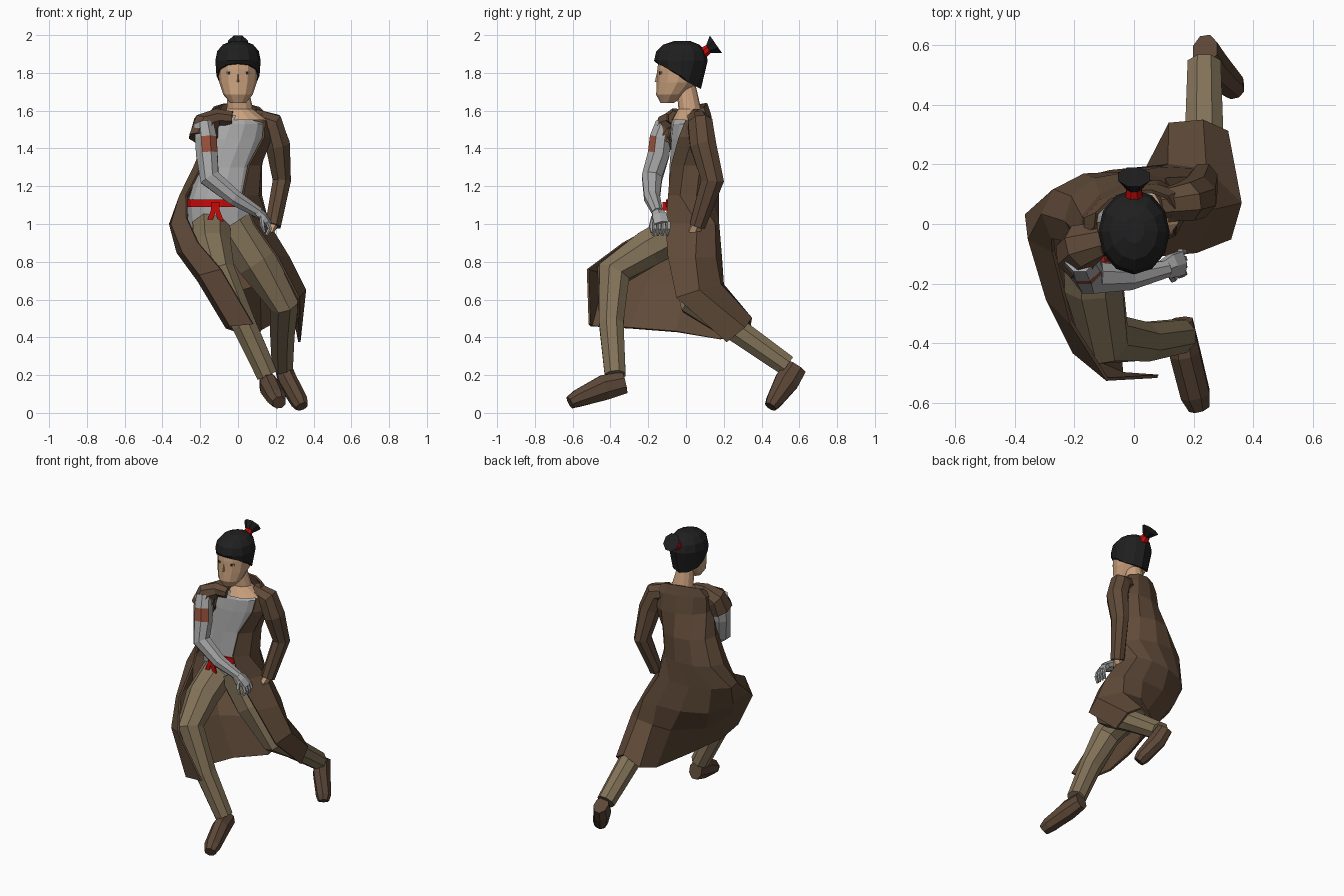
import bpy, bmesh, math
from mathutils import Vector, Matrix


def material(name, rgb):
    m = bpy.data.materials.new(name)
    m.diffuse_color = (*rgb, 1)
    return m


COAT = material("coat brown", (0.115, 0.068, 0.040))
BOOT = material("boot brown", (0.105, 0.062, 0.038))
TAN = material("trouser tan", (0.225, 0.170, 0.098))
GREY = material("shirt grey", (0.42, 0.42, 0.42))
WRAP = material("wrapped arm grey", (0.38, 0.38, 0.38))
SKIN = material("skin", (0.60, 0.36, 0.21))
HAIR = material("hair black", (0.014, 0.014, 0.014))
RED = material("red cloth", (0.58, 0.003, 0.003))
PATCH = material("rust patch", (0.32, 0.085, 0.045))
WHITE = material("eye grey", (0.35, 0.33, 0.30))


def loft(name, rings, mat, closed=True, cap=True, thick=0):
    """Skin a list of equal-length point rows into a flat-shaded mesh."""
    bm = bmesh.new()
    rows = [[bm.verts.new(p) for p in r] for r in rings]
    n = len(rows[0])
    for a, b in zip(rows, rows[1:]):
        for i in range(n if closed else n - 1):
            j = (i + 1) % n
            bm.faces.new((a[i], a[j], b[j], b[i]))
    if closed and cap:
        bm.faces.new(rows[0])
        bm.faces.new(rows[-1])
    bmesh.ops.recalc_face_normals(bm, faces=bm.faces)
    me = bpy.data.meshes.new(name)
    bm.to_mesh(me)
    bm.free()
    me.materials.append(mat)
    ob = bpy.data.objects.new(name, me)
    bpy.context.collection.objects.link(ob)
    if thick:
        mod = ob.modifiers.new("cloth thickness", 'SOLIDIFY')
        mod.thickness = thick
        mod.offset = 0
    return ob


def tube(name, path, mat, ref='X', sides=8):
    """Tapered limb: path items are x, y, z, radius along side, radius across."""
    pts = [Vector(p[:3]) for p in path]
    ref = Vector((1, 0, 0)) if ref == 'X' else Vector((0, 1, 0))
    rings = []
    for i, p in enumerate(pts):
        t = (pts[min(i + 1, len(pts) - 1)] - pts[max(i - 1, 0)]).normalized()
        u = (ref - t * ref.dot(t)).normalized()
        v = t.cross(u)
        ru, rv = path[i][3], path[i][-1]
        angles = [(k + 0.5) * math.tau / sides for k in range(sides)]
        rings.append([p + u * ru * math.cos(a) + v * rv * math.sin(a) for a in angles])
    return loft(name, rings, mat)


def arc(cx, cy, z, rx, ry, yaw=0, tilt=0, a0=0, a1=360, n=12, full=True):
    """Horizontal ellipse (or part of one), turned by yaw and tilted to the back."""
    out = []
    for k in range(n):
        a = math.radians(a0 + (a1 - a0) * k / (n if full else n - 1))
        v = Matrix.Rotation(yaw, 3, 'Z') @ Vector((rx * math.cos(a), ry * math.sin(a), 0))
        out.append(v + Vector((cx, cy, z + tilt * math.sin(a))))
    return out


def plate(name, loc, size, mat, rot=(0, 0, 0)):
    bpy.ops.mesh.primitive_cube_add(size=1, location=loc, rotation=rot)
    ob = bpy.context.object
    ob.name = name
    ob.scale = size
    ob.data.materials.append(mat)
    return ob


# Shirt torso, neckline sloping down to the left shoulder
shirt = [arc(*r) for r in (
    (-0.09, 0.03, 0.98, 0.17, 0.11), (-0.09, 0.03, 1.10, 0.18, 0.125),
    (-0.055, 0.03, 1.30, 0.155, 0.118, 0.1), (-0.01, 0.02, 1.45, 0.16, 0.10, 0.25),
    (0.01, 0.02, 1.53, 0.15, 0.092, 0.3), (0.0, 0.02, 1.57, 0.115, 0.08, 0.3))]
for p in shirt[-1]:
    p.z -= 0.25 * p.x
loft("shirt", shirt, GREY)

# Long open coat: arcs above the hips, then shaped rows down to the hem
rows = [arc(*r, n=9, full=False) for r in (
    (0.0, 0.03, 1.60, 0.135, 0.075, 0.25, 0.04, 215, -40),
    (0.0, 0.025, 1.555, 0.175, 0.095, 0.3, 0.02, 220, -45),
    (0.0, 0.02, 1.46, 0.182, 0.118, 0.3, 0, 220, -52),
    (-0.05, 0.03, 1.31, 0.178, 0.137, 0.1, 0, 215, -58),
    (-0.09, 0.03, 1.15, 0.215, 0.143, 0, 0, 212, -58))]
rows += [[Vector(p) for p in r] for r in (
    [(-0.27, -0.09, 1.03), (-0.35, -0.05, 1.0), (-0.36, 0.03, 1.0), (-0.27, 0.11, 1.0),
     (-0.14, 0.16, 1.0), (0, 0.17, 1.0), (0.1, 0.15, 1.0), (0.16, 0.06, 1.0), (0.085, -0.105, 1.0)],
    [(-0.21, -0.33, 0.90), (-0.29, -0.25, 0.85), (-0.32, -0.05, 0.85), (-0.24, 0.1, 0.82),
     (-0.08, 0.175, 0.82), (0.09, 0.185, 0.82), (0.21, 0.155, 0.82), (0.27, 0.05, 0.82), (0.205, -0.095, 0.83)],
    [(-0.09, -0.52, 0.76), (-0.20, -0.43, 0.73), (-0.21, -0.2, 0.7), (-0.15, 0, 0.66),
     (0.02, 0.14, 0.65), (0.115, 0.195, 0.68), (0.24, 0.18, 0.68), (0.355, 0.07, 0.65), (0.32, -0.05, 0.61)],
    [(0.08, -0.51, 0.47), (-0.04, -0.50, 0.46), (-0.06, -0.3, 0.45), (0, -0.05, 0.43),
     (0.1, 0.18, 0.39), (0.12, 0.335, 0.44), (0.23, 0.345, 0.50), (0.31, 0.31, 0.45), (0.325, 0.215, 0.375)])]
loft("long_coat", rows, COAT, closed=False, thick=0.012)

# Belt with knot and tails
loft("belt", [arc(-0.09, 0.03, 1.13, 0.185, 0.135, 0.03, 0.0),
              arc(-0.09, 0.03, 1.09, 0.185, 0.135, 0.03, 0.0)], RED)
plate("belt_knot", (-0.12, -0.11, 1.095), (0.045, 0.03, 0.045), RED)
for s in (-1, 1):
    plate("belt_tail", (-0.12 + s * 0.018, -0.12, 1.05), (0.026, 0.01, 0.08), RED, (0, -s * 0.35, 0))

# Trouser legs
tube("front_leg", [(-0.14, 0.02, 0.99, 0.11), (-0.135, -0.2, 0.87, 0.105), (-0.095, -0.385, 0.74, 0.085, 0.095),
                   (0.03, -0.395, 0.47, 0.07), (0.155, -0.375, 0.20, 0.06)], TAN)
tube("back_leg", [(-0.03, 0.02, 1.0, 0.12), (0.1, 0.02, 0.8, 0.115), (0.245, 0.05, 0.585, 0.085, 0.09),
                  (0.235, 0.28, 0.43, 0.07), (0.235, 0.535, 0.25, 0.06)], TAN)

# Boots
tube("front_boot", [(0.155, -0.325, 0.16, 0.045, 0.062), (0.17, -0.43, 0.135, 0.055, 0.072),
                    (0.205, -0.57, 0.078, 0.053, 0.05), (0.218, -0.615, 0.055, 0.038, 0.036)], BOOT)
tube("back_boot", [(0.238, 0.583, 0.245, 0.045, 0.062), (0.262, 0.535, 0.17, 0.052, 0.07),
                   (0.325, 0.465, 0.06, 0.048, 0.046), (0.338, 0.447, 0.033, 0.036, 0.034)], BOOT)

# Left arm, sleeved, with the hand resting on the hip
tube("left_sleeve", [(0.08, 0.06, 1.56, 0.055), (0.175, 0.075, 1.53, 0.07), (0.21, 0.09, 1.42, 0.075, 0.07),
                     (0.232, 0.14, 1.23, 0.066, 0.052), (0.185, 0.06, 0.99, 0.045)], COAT, 'Y')
tube("left_hand", [(0.19, 0.065, 1.01, 0.03), (0.165, 0.045, 0.96, 0.035, 0.025),
                   (0.12, 0.02, 0.93, 0.025, 0.015)], SKIN, 'Y', 6)

# Right arm, wrapped, with torn shoulder sleeve and patch
tube("torn_sleeve", [(-0.03, -0.055, 1.56, 0.04), (-0.11, -0.05, 1.565, 0.062, 0.05),
                     (-0.172, -0.075, 1.53, 0.08, 0.07), (-0.188, -0.105, 1.45, 0.088, 0.078)], COAT, 'Y')
arm = tube("right_arm", [(-0.18, -0.11, 1.53, 0.055), (-0.17, -0.135, 1.455, 0.062), (-0.165, -0.145, 1.37, 0.062),
                         (-0.15, -0.18, 1.245, 0.058), (-0.02, -0.18, 1.14, 0.045),
                         (0.11, -0.15, 1.06, 0.03)], WRAP, 'Y')
arm.data.materials.append(PATCH)
for f in arm.data.polygons:
    if 1.36 < f.center.z < 1.46 and f.normal.dot(Vector((0.39, -0.92, 0))) > 0.85:
        f.material_index = 1
tube("right_palm", [(0.09, -0.155, 1.07, 0.03), (0.13, -0.14, 1.04, 0.045, 0.025),
                    (0.16, -0.13, 1.0, 0.045, 0.022)], WRAP, 'Y', 6)
for i in range(4):
    y = -0.165 + i * 0.024
    tube("right_finger", [(0.155, y, 1.01, 0.012), (0.168, y, 0.975, 0.012),
                          (0.15, y - 0.01, 0.94, 0.008)], WRAP, 'Y', 5)
tube("right_thumb", [(0.125, -0.17, 1.04, 0.014), (0.13, -0.185, 0.99, 0.012), (0.14, -0.18, 0.955, 0.008)],
     WRAP, 'X', 5)

# Neck, head and face
loft("neck", [arc(0.035, 0.01, 1.55, 0.12, 0.085, 0.3), arc(0.01, 0.02, 1.61, 0.07, 0.06),
              arc(0, 0, 1.73, 0.052, 0.052)], SKIN)
loft("head", [arc(0, y, z, rx, ry) for y, z, rx, ry in (
    (-0.10, 1.64, 0.04, 0.035), (-0.08, 1.685, 0.078, 0.078), (-0.045, 1.75, 0.10, 0.11),
    (-0.03, 1.82, 0.107, 0.122), (-0.025, 1.90, 0.10, 0.115), (-0.025, 1.95, 0.05, 0.06))], SKIN)
loft("nose", [[(-0.004, -0.145, 1.80), (0.004, -0.145, 1.80), (0, -0.154, 1.80)],
              [(-0.011, -0.14, 1.75), (0.011, -0.14, 1.75), (0, -0.166, 1.752)]], SKIN)
for s in (-1, 1):
    plate("eye_white", (s * 0.048, -0.135, 1.80), (0.03, 0.008, 0.014), WHITE, (0, 0, s * 0.35))
    plate("pupil", (s * 0.048, -0.138, 1.80), (0.013, 0.008, 0.016), HAIR, (0, 0, s * 0.35))

# Hair cap, lower at the back, with tied tuft
hair = [[Vector((p.x, p.y, 1.785 - 0.07 * math.sin(math.tau * k / 12)))
         for k, p in enumerate(arc(0, -0.026, 0, 0.114, 0.135))]]
for p in hair[0]:  # tuck the nape inward
    if p.z < 1.76:
        p.y -= 0.03
hair += [arc(0, y, z, rx, ry) for y, z, rx, ry in (
    (-0.027, 1.865, 0.12, 0.142), (-0.027, 1.915, 0.11, 0.13),
    (-0.025, 1.95, 0.08, 0.095), (-0.02, 1.968, 0.035, 0.045))]
loft("hair", hair, HAIR)
tube("hair_band", [(0, 0.07, 1.89, 0.036), (0, 0.13, 1.935, 0.024)], RED)
tube("hair_tuft", [(0, 0.115, 1.922, 0.022), (0, 0.158, 1.952, 0.058, 0.06)], HAIR)
